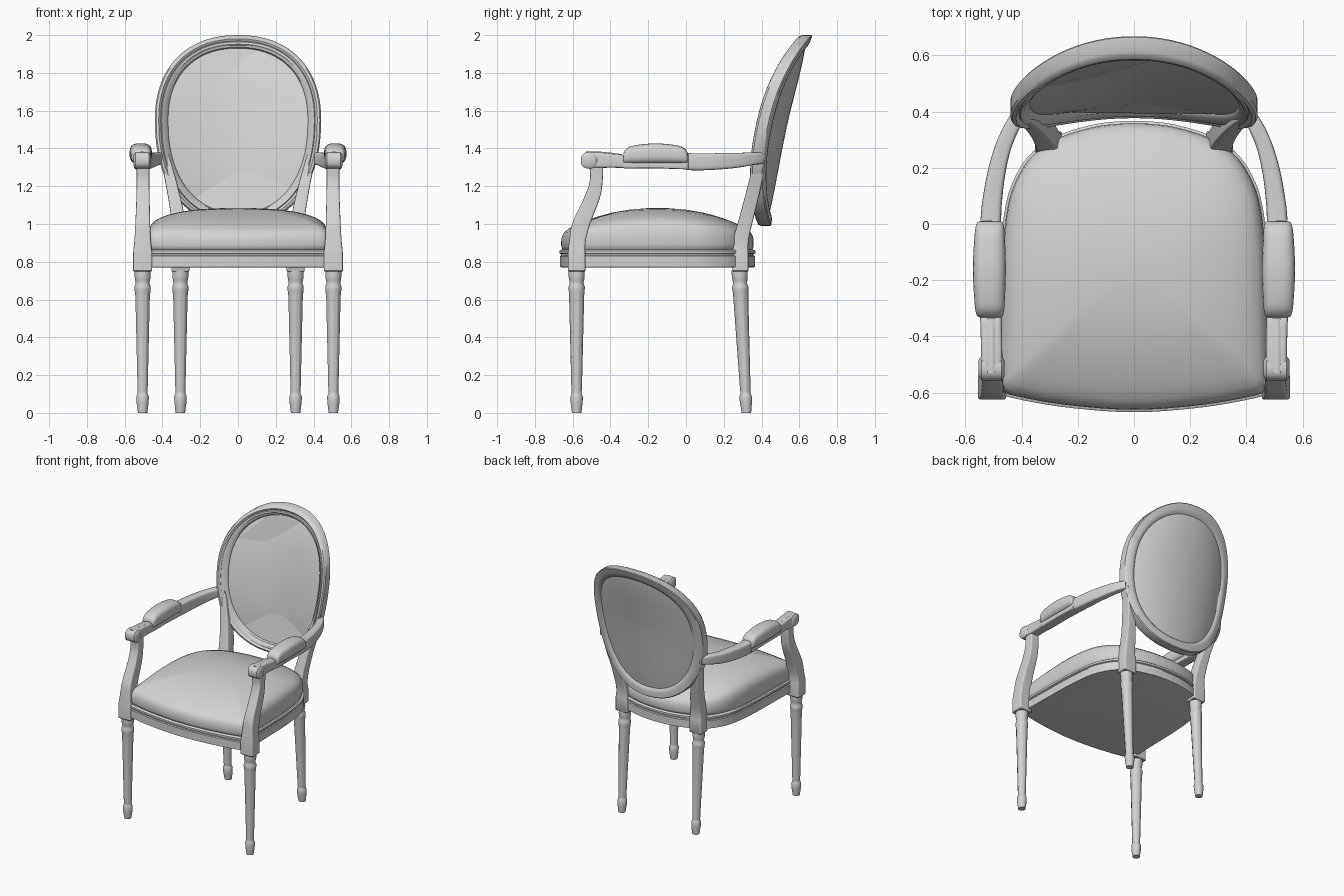
import bpy, bmesh, math
from mathutils import Vector

cube = bpy.data.objects.get("Cube")
if cube:
    bpy.data.objects.remove(cube, do_unlink=True)

grey = bpy.data.materials.new("plain grey")
grey.use_nodes = True
grey.diffuse_color = (0.65, 0.65, 0.65, 1)
grey.node_tree.nodes["Principled BSDF"].inputs["Base Color"].default_value = (0.65, 0.65, 0.65, 1)

X, Y, Z = Vector((1, 0, 0)), Vector((0, 1, 0)), Vector((0, 0, 1))


def loft(name, rings, closed=False, angle=35):
    """Skin a list of equal-length rings; open lofts get end caps."""
    bm = bmesh.new()
    vs = [[bm.verts.new(p) for p in r] for r in rings]
    n, m = len(vs[0]), len(vs)
    for i in range(m if closed else m - 1):
        a, b = vs[i], vs[(i + 1) % m]
        for j in range(n):
            k = (j + 1) % n
            bm.faces.new((a[j], a[k], b[k], b[j]))
    if not closed:
        bm.faces.new(vs[0])
        bm.faces.new(vs[-1])
    bmesh.ops.recalc_face_normals(bm, faces=bm.faces)
    me = bpy.data.meshes.new(name)
    bm.to_mesh(me)
    bm.free()
    me.materials.append(grey)
    ob = bpy.data.objects.new(name, me)
    bpy.context.collection.objects.link(ob)
    bpy.ops.object.select_all(action='DESELECT')
    ob.select_set(True)
    bpy.context.view_layer.objects.active = ob
    bpy.ops.object.shade_smooth_by_angle(angle=math.radians(angle))


def spow(v, e):
    return math.copysign(abs(v) ** e, v)


def ring(c, u, v, hu, hv, p=5, n=24):
    """Superellipse ring: p = 2 is round, larger is boxier."""
    out = []
    for i in range(n):
        t = 2 * math.pi * (i + 0.5) / n
        out.append(Vector(c) + u * hu * spow(math.cos(t), 2 / p) + v * hv * spow(math.sin(t), 2 / p))
    return out


def spline(pts, steps=5):
    """Catmull-Rom interpolation of tuples of any size."""
    q = [pts[0]] + list(pts) + [pts[-1]]
    out = []
    for i in range(1, len(q) - 2):
        for s in range(steps):
            t = s / steps
            out.append(tuple(
                0.5 * (2 * b + (c - a) * t + (2 * a - 5 * b + 4 * c - d) * t * t
                       + (3 * b - a - 3 * c + d) * t ** 3)
                for a, b, c, d in zip(*q[i - 1:i + 3])))
    return out + [tuple(pts[-1])]


# --- Oval back: egg outline laid on a curved, reclined surface
def back_point(t, inset, e, scale=1.0):
    c, s = math.cos(t), math.sin(t)
    x = (0.44 - inset) * scale * spow(c, 2 / 2.25)
    z = 1.55 + ((0.45 if s > 0 else 0.56) - inset) * scale * spow(s, 2 / 2.25)
    h = z - 1.0
    return Vector((x, 0.416 + 0.09 * h + 0.127 * h * h - 0.5 * x * x + e, z))


N = 72
turn = [2 * math.pi * i / N for i in range(N)]
moulding = [(0, .032), (0, -.02), (.007, -.033), (.02, -.04), (.029, -.034), (.032, -.03),
            (.036, -.036), (.048, -.034), (.056, -.025), (.064, -.022), (.07, -.01),
            (.07, .02), (.058, .031), (.04, .036), (.005, .037)]
loft("back_frame", [[back_point(t, d, e) for d, e in moulding] for t in turn], closed=True)
dome = (1.0, .97, .9, .75, .55, .3, .08)
for name, edge, bulge in (("back_front_upholstery", -.008, -.02), ("back_rear_upholstery", .02, .018)):
    loft(name, [[back_point(t, .066, edge + bulge * (1 - k ** 4), k) for t in turn] for k in dome], angle=60)

# --- Seat: rail and cushion share one horseshoe plan outline
half = [(0, -.66), (.08, -.659), (.25, -.643), (.40, -.617), (.465, -.595), (.478, -.54), (.475, -.35),
        (.469, -.12), (.45, .06), (.415, .165), (.355, .25), (.26, .31), (.14, .346), (.05, .357), (0, .358)]
side = spline(half, 4)
plan = side + [(-x, y) for x, y in side[-2:0:-1]]


def layers(rows, droop=0.0):
    """Stack scaled outlines; droop lowers the upper rows towards front and rear."""
    return [[Vector((x * k, -.15 + (y + .15) * k,
                     z - droop * ((y + .15) * k) ** 2 * max(z - .86, 0) / .22)) for x, y in plan]
            for k, z in rows]


loft("seat_rail", layers([(.99, .77), (1.014, .772), (1.014, .83), (1.0, .834), (1.0, .84),
                          (1.017, .844), (1.017, .858), (1.0, .864)]))
loft("seat_cushion", layers([(.97, .86), (.99, .87), (1.0, .895), (1.0, .935), (.993, .97), (.972, .997),
                             (.93, 1.018), (.86, 1.036), (.76, 1.052), (.64, 1.065), (.48, 1.076),
                             (.3, 1.082), (.1, 1.085)], .28), angle=60)

# --- Turned legs with fluted shafts: (height, radius, flute depth)
turning = [(0, .025, 0), (.01, .026, 0), (.055, .032, 0), (.085, .033, 0), (.097, .029, 0), (.104, .026, 0),
           (.115, .027, 0), (.128, .028, .002), (.62, .040, .003), (.64, .041, 0), (.655, .043, 0),
           (.668, .043, 0), (.68, .038, 0), (.692, .037, 0), (.705, .040, 0), (.72, .042, 0),
           (.735, .042, 0), (.755, .042, 0)]


def leg(name, x, y_top, y_foot):
    rings = []
    for z, r, f in turning:
        y = y_foot + (y_top - y_foot) * z / .755
        row = []
        for i in range(40):
            a = 2 * math.pi * i / 40
            q = r - f * (1, .4, 0, .4)[i % 4]
            row.append((x + q * math.cos(a), y + q * math.sin(a), z))
        rings.append(row)
    loft(name, rings)


# --- Post and arm paths: (x, y, z, half width, half depth or height)
front_post = [(.505, -.579, .86, .049, .045), (.505, -.573, .92, .043, .044), (.504, -.552, 1.01, .039, .048),
              (.503, -.497, 1.14, .035, .042), (.503, -.475, 1.23, .034, .034), (.503, -.475, 1.31, .034, .037)]
back_post = [(.305, .288, .86, .047, .041), (.307, .294, .93, .042, .04), (.322, .327, 1.06, .036, .038),
             (.35, .362, 1.2, .031, .036), (.378, .386, 1.32, .026, .032), (.4, .398, 1.42, .014, .022)]
arm_front = [(.507, -.545, 1.338, .036, .03), (.507, -.53, 1.338, .037, .04), (.507, -.46, 1.338, .038, .041),
             (.508, -.39, 1.335, .038, .037), (.51, -.335, 1.33, .038, .034), (.511, -.31, 1.314, .038, .02),
             (.512, -.16, 1.311, .038, .017), (.511, -.02, 1.31, .038, .02), (.51, .01, 1.328, .037, .042)]
arm_rear = [(.51, .01, 1.330, .037, .045), (.505, .08, 1.329, .035, .045), (.49, .18, 1.332, .032, .043),
            (.467, .27, 1.337, .029, .039), (.435, .345, 1.345, .027, .034), (.4, .40, 1.35, .025, .029)]
arm_pad = [(.512, -.332, 1.345, .038, .022), (.513, -.322, 1.356, .048, .036), (.514, -.28, 1.367, .054, .048),
           (.515, -.16, 1.373, .059, .054), (.514, -.04, 1.367, .054, .048), (.513, 0, 1.356, .048, .036),
           (.512, .01, 1.345, .038, .022)]

for s, tag in ((1, "left"), (-1, "right")):
    leg("front_leg_" + tag, s * .505, -.579, -.579)
    leg("back_leg_" + tag, s * .305, .283, .32)

    # Square blocks over the legs, then the shaped posts
    for name, path in (("front_post_", front_post), ("back_post_", back_post)):
        x, y, z, w, d = path[0]
        block = [(.748, .95), (.753, 1.03), (.85, 1.03), (.86, 1.0)]
        rings = [ring((s * x, y, h), X, Y, w * k, d * k, 12) for h, k in block]
        rings += [ring((s * x, y, z), X, Y, w, d, 9) for x, y, z, w, d in spline(path)[1:]]
        loft(name + tag, rings)

    # Arm: straight front part, then a rear part sweeping into the back
    loft("arm_front_" + tag, [ring((s * x, y, z), X, Z, w, h, 6) for x, y, z, w, h in spline(arm_front, 4)])
    pts = spline(arm_rear)
    rings = []
    for i, (x, y, z, w, h) in enumerate(pts):
        a, b = pts[max(i - 1, 0)], pts[min(i + 1, len(pts) - 1)]
        across = Vector((b[1] - a[1], -s * (b[0] - a[0]), 0)).normalized()
        rings.append(ring((s * x, y, z), across, Z, w, h, 5))
    loft("arm_rear_" + tag, rings)
    loft("arm_pad_" + tag, [ring((s * x, y, z), X, Z, w, h, 3) for x, y, z, w, h in spline(arm_pad)], angle=60)

    # Scrolled arm end and the bead running back from it
    loft("arm_scroll_" + tag, [ring((s * .507 + o, -.513, 1.337), Y, Z, r, r, 2.4)
                               for o, r in ((-.046, .028), (-.042, .036), (-.036, .044),
                                            (.036, .044), (.042, .036), (.046, .028))])
    loft("arm_bead_" + tag, [ring((s * .508, y, z), X, Z, .014, .006, 2, 12)
                             for y, z in ((-.53, 1.378), (-.46, 1.378), (-.39, 1.371), (-.335, 1.363))])
